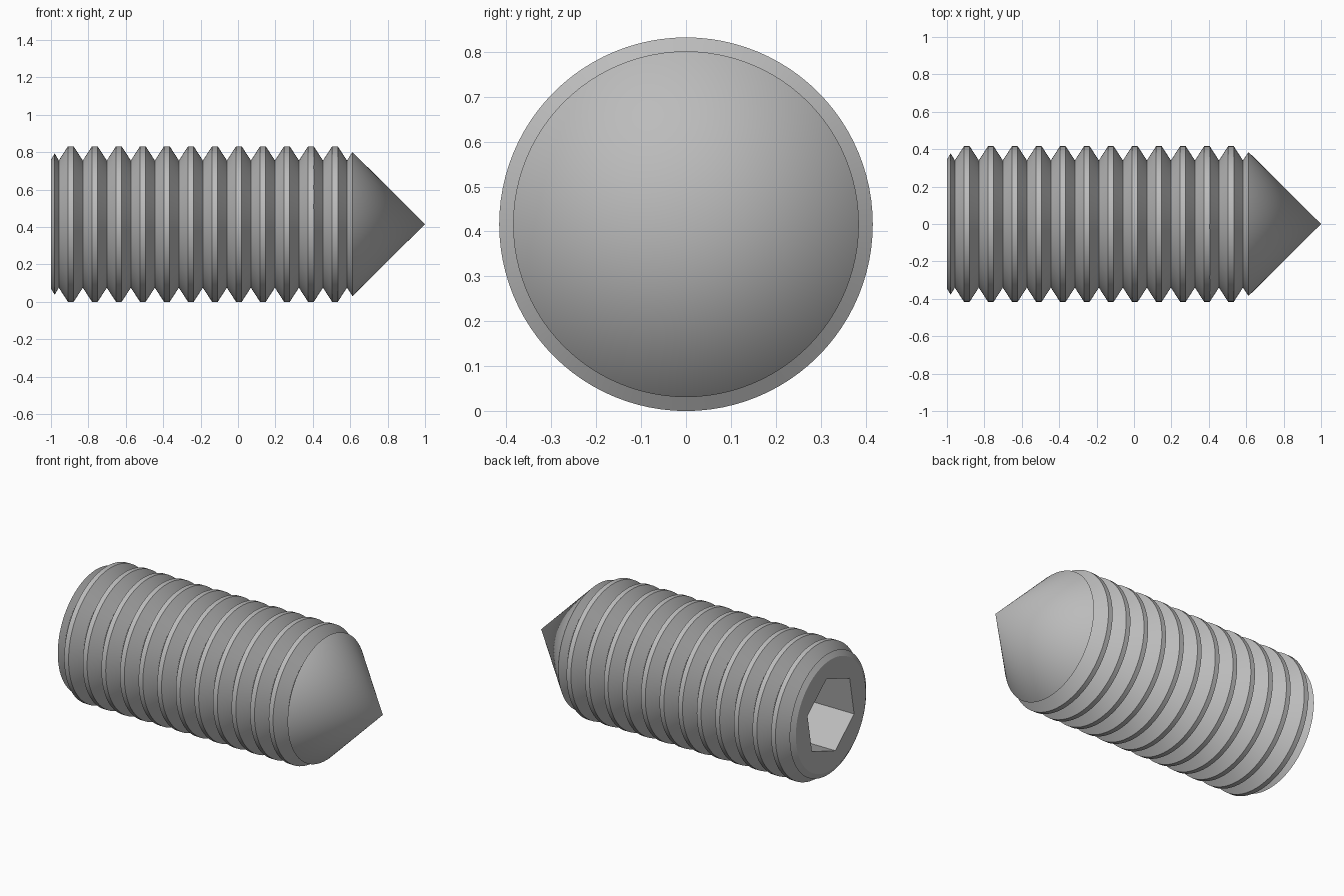
import bpy, bmesh, math
from mathutils import Matrix, Vector

default = bpy.data.objects.get("Cube")
if default:
    bpy.data.objects.remove(default, do_unlink=True)

SIDES = 96
CREST_R, ROOT_R = 0.416, 0.34
PITCH, FLAT = 0.1284, 0.015
FIRST_CREST, CRESTS = -0.894, 12

steel = bpy.data.materials.new("grey steel")
steel.use_nodes = True
colour = (0.5, 0.5, 0.5, 1)
steel.diffuse_color = colour
steel.node_tree.nodes["Principled BSDF"].inputs["Base Color"].default_value = colour


def make_object(name, bm):
    bmesh.ops.recalc_face_normals(bm, faces=bm.faces)
    mesh = bpy.data.meshes.new(name)
    bm.to_mesh(mesh)
    bm.free()
    mesh.materials.append(steel)
    obj = bpy.data.objects.new(name, mesh)
    bpy.context.collection.objects.link(obj)
    return obj


# Profile along x: chamfered end, ridged thread, conical point
profile = [(-1, 0), (-1, 0.345), (-0.98, 0.378)]
for i in range(CRESTS):
    x = FIRST_CREST + i * PITCH
    profile += [(x - PITCH / 2, ROOT_R), (x - FLAT, CREST_R), (x + FLAT, CREST_R)]
profile += [(x + PITCH / 2, ROOT_R), (0.612, 0.385), (1, 0)]

# Spin the profile into the screw body
bm = bmesh.new()
verts = [bm.verts.new((x, 0, r)) for x, r in profile]
edges = [bm.edges.new(pair) for pair in zip(verts, verts[1:])]
bmesh.ops.spin(bm, geom=verts + edges, cent=(0, 0, 0), axis=(1, 0, 0),
               angle=math.tau, steps=SIDES, use_merge=True)
bmesh.ops.remove_doubles(bm, verts=bm.verts, dist=0.0001)
# Merge the flat end into a single face
end = [f for f in bm.faces if all(v.co.x < -0.999 for v in f.verts)]
bmesh.ops.dissolve_faces(bm, faces=end, use_verts=True)
body = make_object("set_screw_body", bm)

# Hexagonal prism for the key socket
bm = bmesh.new()
ring = []
for i in range(6):
    a = math.radians(19.6 + 60 * i)
    ring.append(bm.verts.new((-1.1, 0.244 * math.cos(a), 0.244 * math.sin(a))))
face = bm.faces.new(ring)
out = bmesh.ops.extrude_face_region(bm, geom=[face])
bmesh.ops.translate(bm, vec=(0.5, 0, 0),
                    verts=[g for g in out["geom"] if isinstance(g, bmesh.types.BMVert)])
cutter = make_object("socket_cutter", bm)
cutter.hide_render = True

# Cut the socket and discard the cutter
bpy.context.view_layer.objects.active = body
body.select_set(True)
cut = body.modifiers.new("socket", "BOOLEAN")
cut.operation = "DIFFERENCE"
cut.solver = "EXACT"
cut.object = cutter
bpy.ops.object.modifier_apply(modifier=cut.name)
bpy.data.objects.remove(cutter, do_unlink=True)

bpy.ops.object.shade_smooth_by_angle(angle=math.radians(30))
body.location.z = CREST_R
